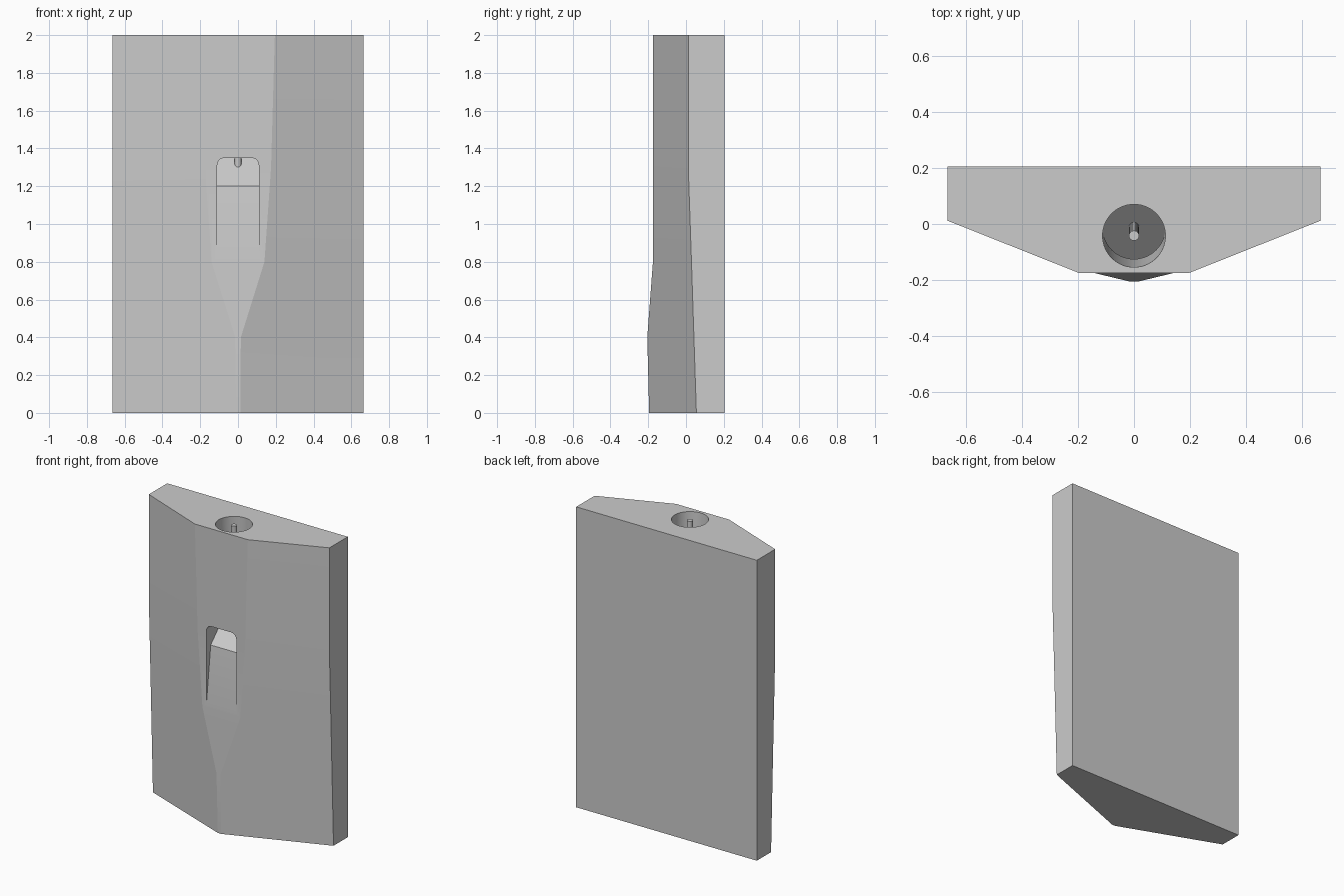
import bpy, bmesh, math
from mathutils import Vector

if "Cube" in bpy.data.objects:
    bpy.data.objects.remove(bpy.data.objects["Cube"])

grey = bpy.data.materials.new("plain grey")
grey.use_nodes = True
colour = (0.6, 0.6, 0.6, 1)
grey.diffuse_color = colour
grey.node_tree.nodes["Principled BSDF"].inputs["Base Color"].default_value = colour

TILT = 0.045      # backward drift of the bore per unit of depth
BORE_Y = -0.042   # bore centre on the top face


def make(name, bm):
    bmesh.ops.recalc_face_normals(bm, faces=bm.faces)
    mesh = bpy.data.meshes.new(name)
    bm.to_mesh(mesh)
    bm.free()
    obj = bpy.data.objects.new(name, mesh)
    bpy.context.collection.objects.link(obj)
    mesh.materials.append(grey)
    return obj


def leaning_cylinder(radius, bottom, top, sides):
    """Cylinder around the bore axis with level ends."""
    bm = bmesh.new()
    bmesh.ops.create_cone(bm, cap_ends=True, segments=sides, radius1=radius,
                          radius2=radius, depth=top - bottom)
    for v in bm.verts:
        v.co.z += (top + bottom) / 2
        v.co.y += BORE_Y + TILT * (2 - v.co.z)
    return bm


# Block: level sections of (height, front half width, front y, side edge y)
sections = [(0, 0.012, -0.195, 0.055), (0.4, 0.015, -0.205, 0.042),
            (0.8, 0.14, -0.175, 0.029), (1.3, 0.175, -0.175, 0.012),
            (2, 0.195, -0.175, 0.012)]
bm = bmesh.new()
rings = []
for z, w, front, side in sections:
    outline = [(-0.665, 0.205), (-0.665, side), (-w, front),
               (w, front), (0.665, side), (0.665, 0.205)]
    rings.append([bm.verts.new((x, y, z)) for x, y in outline])
for low, high in zip(rings, rings[1:]):
    for i in range(len(low)):
        j = (i + 1) % len(low)
        bm.faces.new((low[i], low[j], high[j], high[i]))
bm.faces.new(rings[0])
bm.faces.new(rings[-1])
block = make("tapered_block", bm)

# Bore cutter: leaning cylinder ending on the sloped floor
bm = leaning_cylinder(0.112, 1, 2.1, 64)
cut = bmesh.ops.bisect_plane(bm, geom=bm.verts[:] + bm.edges[:] + bm.faces[:],
                             plane_co=(0, -0.13, 1.2), plane_no=(0, 1, -1),
                             clear_outer=True)
bmesh.ops.holes_fill(bm, edges=[e for e in cut["geom_cut"]
                                if isinstance(e, bmesh.types.BMEdge)])
bore = make("bore_cutter", bm)

# Window cutter: side profile drawn across, with rounded upper corners
profile = [(-0.3, 0.4), (-0.225, 0.4), (-0.13, 1.2), (-0.02, 1.31),
           (-0.02, 1.35), (-0.3, 1.35)]
bm = bmesh.new()
face = bm.faces.new([bm.verts.new((-0.11, y, z)) for y, z in profile])
grown = bmesh.ops.extrude_face_region(bm, geom=[face])
bmesh.ops.translate(bm, vec=(0.22, 0, 0),
                    verts=[v for v in grown["geom"] if isinstance(v, bmesh.types.BMVert)])
corners = [e for e in bm.edges
           if all(v.co.z > 1.34 for v in e.verts)
           and abs(e.verts[0].co.x - e.verts[1].co.x) < 0.01]
bmesh.ops.bevel(bm, geom=corners, offset=0.038, segments=8, profile=0.5, affect='EDGES')
window = make("window_cutter", bm)

# Carve the window and the bore
bpy.context.view_layer.objects.active = block
for cutter in (window, bore):
    cutter.hide_render = True
    mod = block.modifiers.new(cutter.name, 'BOOLEAN')
    mod.operation = 'DIFFERENCE'
    mod.solver = 'EXACT'
    mod.object = cutter
    bpy.ops.object.modifier_apply(modifier=mod.name)
    bpy.data.objects.remove(cutter)

# Thin pin along the middle of the bore, standing on the sloped floor
pin = make("centre_pin", leaning_cylinder(0.018, 1.29, 1.995, 24))

for obj, angle in ((block, 8), (pin, 30)):
    bpy.ops.object.select_all(action='DESELECT')
    obj.select_set(True)
    bpy.context.view_layer.objects.active = obj
    bpy.ops.object.shade_smooth_by_angle(angle=math.radians(angle))
